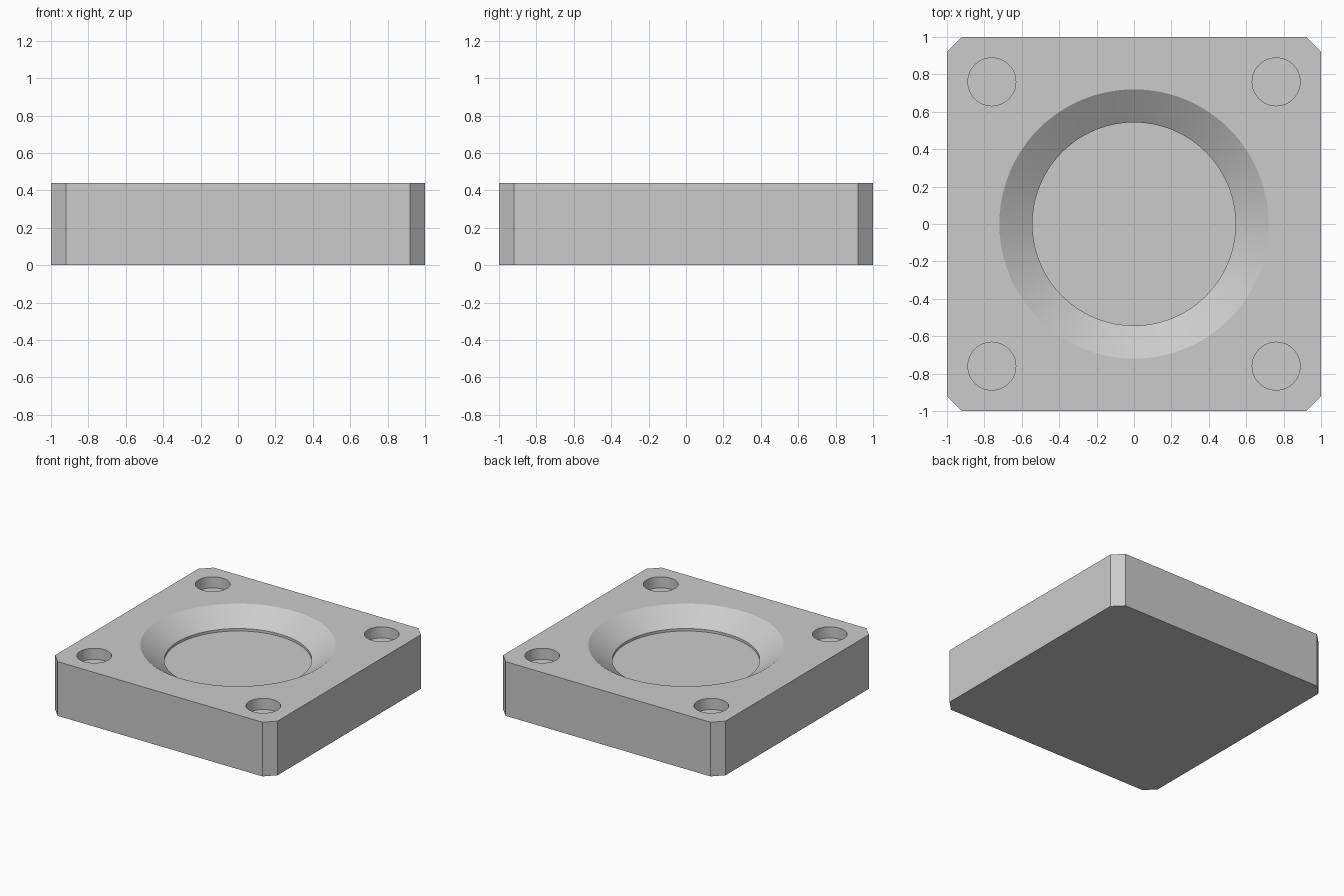
import bpy
import bmesh
import math

cube = bpy.data.objects.get("Cube")
if cube:
    bpy.data.objects.remove(cube, do_unlink=True)

HEIGHT = 0.44
CHAMFER = 0.08

grey = bpy.data.materials.new("plain grey")
grey.use_nodes = True
colour = (0.6, 0.6, 0.6, 1)
grey.diffuse_color = colour
grey.node_tree.nodes["Principled BSDF"].inputs["Base Color"].default_value = colour


def add_object(name, bm):
    bmesh.ops.recalc_face_normals(bm, faces=bm.faces)
    mesh = bpy.data.meshes.new(name)
    bm.to_mesh(mesh)
    bm.free()
    mesh.materials.append(grey)
    obj = bpy.data.objects.new(name, mesh)
    bpy.context.collection.objects.link(obj)
    return obj


def turned_cutter(name, profile, x=0, y=0, sides=96):
    """Closed solid turned from (radius, z) points."""
    bm = bmesh.new()
    rings = []
    for r, z in profile:
        angles = [math.tau * i / sides for i in range(sides)]
        rings.append([bm.verts.new((x + r * math.cos(a), y + r * math.sin(a), z)) for a in angles])
    for low, high in zip(rings, rings[1:]):
        for i in range(sides):
            j = (i + 1) % sides
            bm.faces.new((low[i], low[j], high[j], high[i]))
    bm.faces.new(rings[0])
    bm.faces.new(rings[-1])
    return add_object(name, bm)


# Square block with chamfered upright corners
bm = bmesh.new()
bmesh.ops.create_cube(bm, size=1)
for v in bm.verts:
    v.co = (v.co.x * 2, v.co.y * 2, (v.co.z + 0.5) * HEIGHT)
uprights = [e for e in bm.edges if abs(e.verts[0].co.z - e.verts[1].co.z) > 0.1]
bmesh.ops.bevel(bm, geom=uprights, offset=CHAMFER, segments=1, affect='EDGES')
block = add_object("block", bm)

# Central dish: sloped rim, short step and flat floor
rim_z = HEIGHT - 0.12
cutters = [turned_cutter("dish_cutter", [
    (0.543, rim_z - 0.02), (0.543, rim_z), (0.72, HEIGHT), (0.72, HEIGHT + 0.1)])]

# Blind round holes in the four corners
for x in (-0.76, 0.76):
    for y in (-0.76, 0.76):
        cutters.append(turned_cutter("corner_hole_cutter", [
            (0.128, HEIGHT - 0.09), (0.128, HEIGHT + 0.1)], x, y, 64))

for cutter in cutters:
    cut = block.modifiers.new(cutter.name, 'BOOLEAN')
    cut.object = cutter
    cut.operation = 'DIFFERENCE'
    cut.solver = 'EXACT'

# Bake the cuts, then remove the cutters
bpy.context.view_layer.update()
baked = bpy.data.meshes.new_from_object(block.evaluated_get(bpy.context.evaluated_depsgraph_get()))
block.modifiers.clear()
block.data = baked
for cutter in cutters:
    bpy.data.objects.remove(cutter, do_unlink=True)

bpy.context.view_layer.objects.active = block
block.select_set(True)
bpy.ops.object.shade_smooth_by_angle(angle=math.radians(25))
